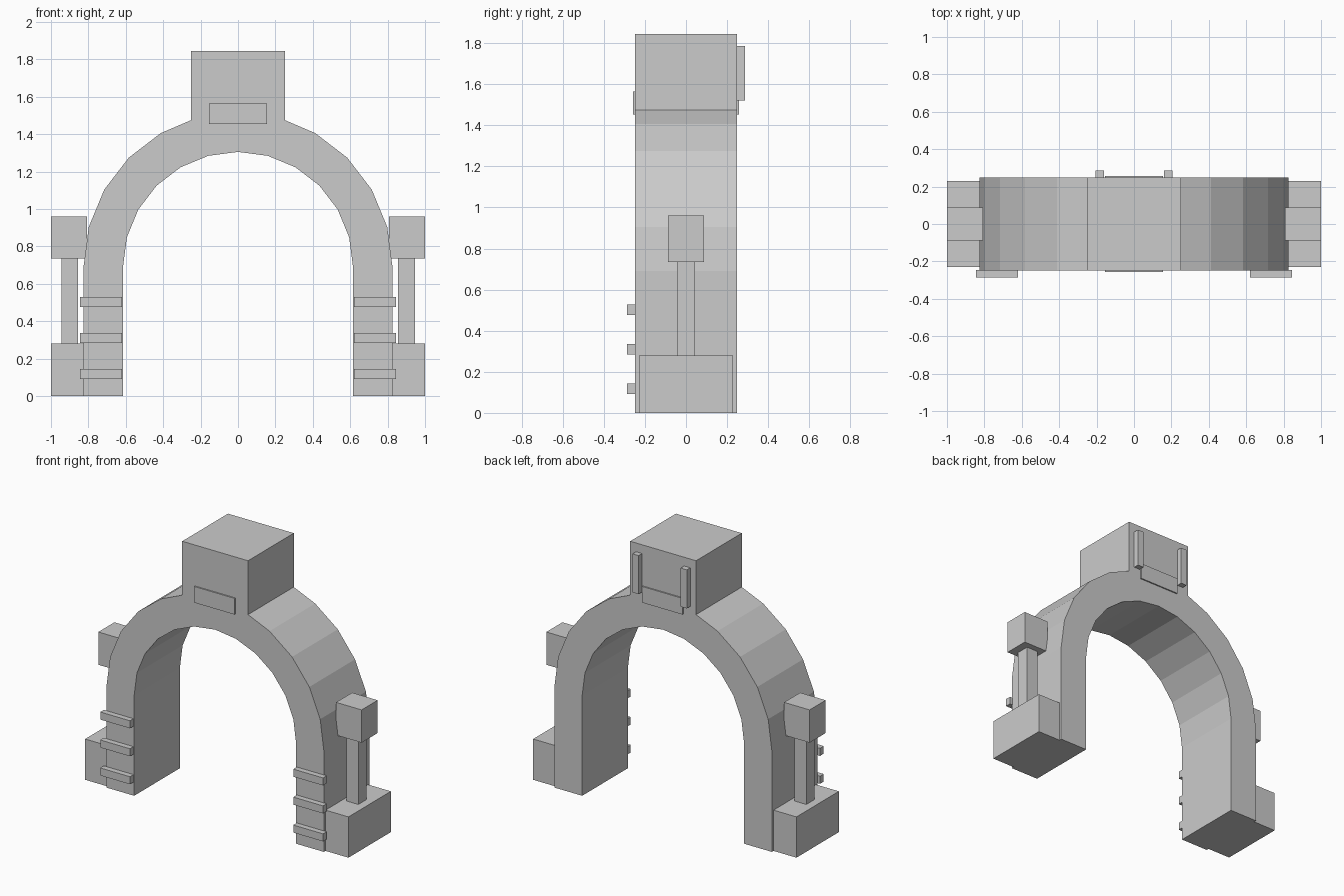
import bpy, bmesh, math

cube = bpy.data.objects.get("Cube")
if cube:
    bpy.data.objects.remove(cube, do_unlink=True)

grey = bpy.data.materials.new("plain_grey")
grey.use_nodes = True
grey.diffuse_color = (0.6, 0.6, 0.6, 1)
grey.node_tree.nodes["Principled BSDF"].inputs["Base Color"].default_value = (0.6, 0.6, 0.6, 1)

FRONT, BACK = -0.248, 0.248
OUTER, INNER, SPRING = 0.826, 0.615, 0.69
STEPS = 12


def finish(name, bm):
    bmesh.ops.recalc_face_normals(bm, faces=bm.faces)
    mesh = bpy.data.meshes.new(name)
    bm.to_mesh(mesh)
    bm.free()
    mesh.materials.append(grey)
    obj = bpy.data.objects.new(name, mesh)
    bpy.context.collection.objects.link(obj)
    return obj


def box(name, x, y, z):
    """Box from its (min, max) range along each axis."""
    bm = bmesh.new()
    bmesh.ops.create_cube(bm, size=1)
    for v in bm.verts:
        v.co = [r[0] if c < 0 else r[1] for c, r in zip(v.co, (x, y, z))]
    return finish(name, bm)


def mirrored_boxes(name, x, y, z):
    box("left_" + name, x, y, z)
    box("right_" + name, (-x[1], -x[0]), y, z)


def arc(radius, steps):
    angles = [math.pi * i / STEPS for i in steps]
    return [(radius * math.cos(a), SPRING + radius * math.sin(a)) for a in angles]


# Arch with the keystone block as one extruded outline
half_block, block_top, shoulder = 0.25, 1.845, 1.475
right_arc = arc(OUTER, range(5))
left_arc = arc(OUTER, range(8, STEPS + 1))
block = [(half_block, shoulder), (half_block, block_top),
         (-half_block, block_top), (-half_block, shoulder)]
inner_arc = arc(INNER, range(STEPS, -1, -1))
outline = ([(OUTER, 0)] + right_arc + block + left_arc
           + [(-OUTER, 0), (-INNER, 0)] + inner_arc + [(INNER, 0)])
bm = bmesh.new()
face = bm.faces.new([bm.verts.new((x, FRONT, z)) for x, z in outline])
extruded = bmesh.ops.extrude_face_region(bm, geom=[face], use_keep_orig=True)
moved = [g for g in extruded["geom"] if isinstance(g, bmesh.types.BMVert)]
bmesh.ops.translate(bm, verts=moved, vec=(0, BACK - FRONT, 0))
finish("arch", bm)

# Side pedestals, posts and lamp heads
mirrored_boxes("pedestal", (0.81, 1), (-0.23, 0.23), (0, 0.28))
mirrored_boxes("post", (0.855, 0.945), (-0.045, 0.045), (0.27, 0.74))
mirrored_boxes("lamp_head", (0.806, 1), (-0.087, 0.087), (0.735, 0.96))

# Bars across the front of each leg
for i in range(3):
    z = 0.118 + 0.192 * i
    mirrored_boxes(f"bar_{i + 1}", (0.62, 0.846), (-0.286, FRONT + 0.002), (z - 0.026, z + 0.026))

# Plaques on both faces and upright rails on the back
box("front_plaque", (-0.154, 0.154), (-0.257, FRONT + 0.002), (1.453, 1.564))
box("back_plaque", (-0.154, 0.154), (BACK - 0.002, 0.257), (1.453, 1.564))
mirrored_boxes("back_rail", (0.16, 0.206), (BACK - 0.002, 0.286), (1.52, 1.785))
